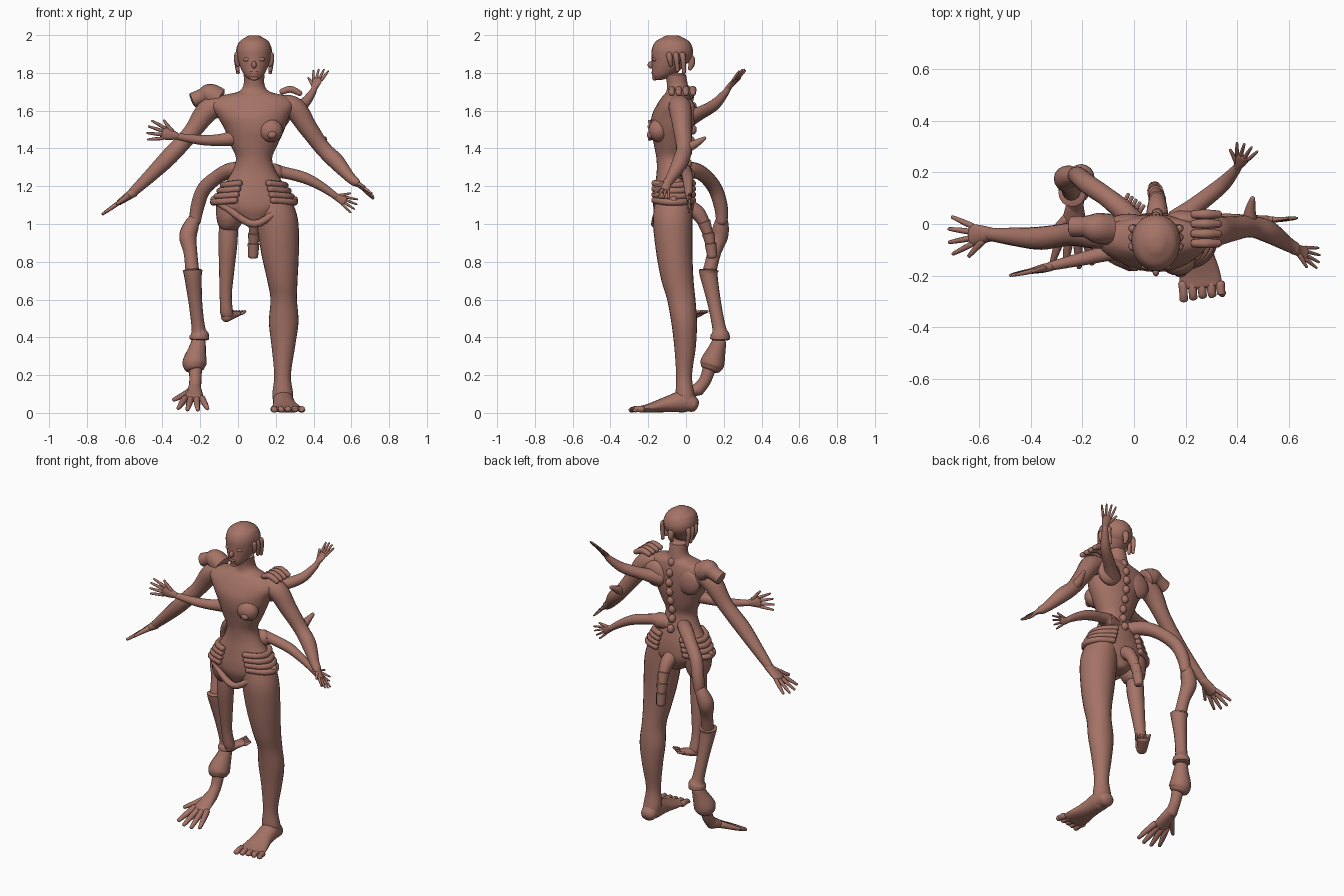
import bpy, bmesh, math
from mathutils import Vector, Matrix

skin = bpy.data.materials.new("clay brown")
skin.diffuse_color = (0.376, 0.171, 0.133, 1)


def finish(name, bm):
    bmesh.ops.recalc_face_normals(bm, faces=bm.faces)
    me = bpy.data.meshes.new(name)
    bm.to_mesh(me)
    bm.free()
    me.materials.append(skin)
    for p in me.polygons:
        p.use_smooth = True
    me.set_sharp_from_angle(angle=math.radians(50))
    ob = bpy.data.objects.new(name, me)
    bpy.context.collection.objects.link(ob)


def smooth_path(rows, steps):
    """Catmull-Rom interpolation of rows of any width."""
    out = []
    for i in range(len(rows) - 1):
        p0, p1, p2 = rows[max(i - 1, 0)], rows[i], rows[i + 1]
        p3 = rows[min(i + 2, len(rows) - 1)]
        for s in range(steps):
            t = s / steps
            out.append([0.5 * (2 * b + (c - a) * t + (2 * a - 5 * b + 4 * c - d) * t * t
                               + (3 * b - a - 3 * c + d) * t ** 3)
                        for a, b, c, d in zip(p0, p1, p2, p3)])
    return out + [list(rows[-1])]


def tube(bm, rows, side=(0, 1, 0), n=16, steps=5, cap=0.6, flat=False):
    """Loft of rows (x, y, z, r) or (x, y, z, r_side, r_other); flat keeps rings level."""
    rows = [tuple(r) if len(r) == 5 else (*r, r[3]) for r in rows]
    rows = smooth_path(rows, steps)
    pts = [Vector(r[:3]) for r in rows]
    rings = []
    for i, r in enumerate(rows):
        t = (pts[min(i + 1, len(pts) - 1)] - pts[max(i - 1, 0)]).normalized()
        if flat:
            u, v = Vector((1, 0, 0)), Vector((0, 1, 0))
        else:
            u = Vector(side)
            u = (u - t * u.dot(t)).normalized()
            v = t.cross(u)
        a, b = max(r[3], 0.002), max(r[4], 0.002)
        ring = [(pts[i], 1.0)]
        h = cap * min(a, b)
        if i == 0:
            ring = [(pts[i] - t * h, 0.3), (pts[i] - t * h * 0.7, 0.75)] + ring
        if i == len(rows) - 1:
            ring += [(pts[i] + t * h * 0.7, 0.75), (pts[i] + t * h, 0.3)]
        for c, k in ring:
            rings.append([bm.verts.new(c + k * (u * a * math.cos(2 * math.pi * j / n)
                                                + v * b * math.sin(2 * math.pi * j / n)))
                          for j in range(n)])
    for A, B in zip(rings, rings[1:]):
        for j in range(n):
            bm.faces.new((A[j], A[(j + 1) % n], B[(j + 1) % n], B[j]))
    bm.faces.new(rings[0])
    bm.faces.new(rings[-1])


def part(name, *tubes, **kw):
    bm = bmesh.new()
    for rows in tubes:
        tube(bm, rows, **kw)
    finish(name, bm)


def blob(name, *items):
    bm = bmesh.new()
    for c, r in items:
        m = Matrix.Translation(c) @ Matrix.Diagonal((*r, 1))
        bmesh.ops.create_uvsphere(bm, u_segments=20, v_segments=12, radius=1, matrix=m)
    finish(name, bm)


def hand(name, wrist, d, side, r, spread=0.9, thin=1.0):
    """Palm, four fanned fingers, and a thumb on the +side edge."""
    w, d = Vector(wrist), Vector(d)
    L = d.length
    d = d.normalized()
    s = Vector(side)
    s = (s - d * s.dot(d)).normalized()
    bm = bmesh.new()
    tube(bm, [(*w, r, r), (*(w + d * L * .22), .17 * L, .1 * L),
              (*(w + d * L * .48), .21 * L, .07 * L)], s, 12, 4)
    for k in (-1.5, -.5, .5, 1.5):
        a = w + d * L * .45 + s * k * .11 * L
        f = (d + s * k * .22 * spread).normalized() * L * (.56 - .05 * abs(k))
        q = .052 * L * thin
        tube(bm, [(*a, q * 1.1), (*(a + f * .5), q), (*(a + f), q * .65)], s, 8, 2)
    a = w + d * L * .2 + s * .1 * L
    f = (d * .75 + s * .65) * L * .45
    tube(bm, [(*a, .08 * L), (*(a + f * .5), .06 * L), (*(a + f), .04 * L)], s, 8, 2)
    finish(name, bm)


# Torso from neck to crotch: z, centre x, centre y, half width, half depth
torso = [(1.79, .085, -.055, .055, .055), (1.735, .085, -.045, .056, .055),
         (1.70, .085, -.045, .085, .06), (1.675, .08, -.05, .18, .075),
         (1.63, .075, -.06, .22, .095), (1.57, .08, -.072, .19, .11),
         (1.5, .088, -.075, .158, .11), (1.42, .085, -.075, .125, .095),
         (1.35, .085, -.077, .096, .08), (1.28, .085, -.07, .115, .085),
         (1.2, .085, -.065, .165, .1), (1.13, .085, -.065, .205, .108),
         (1.07, .085, -.065, .165, .105), (1.0, .085, -.065, .05, .075)]
part("torso", [(x, y, z, a, b) for z, x, y, a, b in torso], flat=True, n=32, cap=.2)
blob("breast", ((.17, -.145, 1.495), (.068, .055, .062)), ((.18, -.185, 1.472), (.025, .022, .022)))
# Spine knobs down the back
blob("spine_knobs", *[((.09, y, z), (.022, .022, .026)) for y, z in
                      ((.015, 1.68), (.035, 1.62), (.04, 1.56), (.035, 1.5), (.025, 1.44),
                       (.01, 1.38), (.01, 1.32), (.025, 1.26))])
# Shoulder blades
blob("shoulder_blades", ((-.02, .005, 1.58), (.08, .035, .08)), ((.2, .015, 1.58), (.08, .04, .08)))

# Stacked ridges round each hip, and the pointed pelvis rim
ridges = []
for i in range(4):
    for sgn in (-1, 1):
        rx, z = .215 - .017 * i, 1.125 + .03 * i
        ridges.append([(.085 + sgn * rx * math.cos(t), -.065 + .115 * math.sin(t),
                        z - .02 * math.cos(t) + .01, .018)
                       for t in (-1.1, -.55, 0, .55, 1.1)])
part("hip_ridges", *ridges, n=10, side=(0, 0, 1))
part("pelvis_rim", [(-.13, -.06, 1.13, .02), (-.06, -.14, 1.085, .018), (.085, -.165, 1.0, .02),
                    (.23, -.14, 1.085, .018), (.30, -.06, 1.13, .02)], side=(0, 0, 1), n=10)

# Head
head = [(1.768, -.14, .03, .03), (1.79, -.12, .052, .06), (1.83, -.098, .073, .083),
        (1.88, -.08, .088, .102), (1.925, -.073, .092, .108), (1.965, -.072, .078, .09),
        (1.988, -.072, .045, .052)]
part("head", [(.085, y, z, a, b) for z, y, a, b in head], flat=True, n=28, cap=.25)
blob("face_details", ((.085, -.185, 1.842), (.013, .018, .02)), ((.085, -.172, 1.802), (.026, .012, .009)),
     ((.085, -.165, 1.772), (.022, .014, .013)), ((.05, -.165, 1.872), (.022, .012, .012)),
     ((.12, -.165, 1.872), (.022, .012, .012)))
blob("hair_cap", ((.085, -.062, 1.912), (.096, .1, .085)))
part("hair_locks", *[[(.085 + s * .088, y, 1.9, .016), (.085 + s * .093, y + .005, 1.87, .014),
                      (.085 + s * .085, y + .01, zb, .01)]
                     for s in (-1, 1) for y, zb in ((-.09, 1.84), (-.055, 1.81), (-.02, 1.8))],
     [(.085, .025, 1.88, .02), (.085, .03, 1.85, .018), (.085, .02, 1.82, .01)], n=10)

# Main arms
part("left_arm", [(.22, -.04, 1.63, .055), (.3, -.03, 1.61, .06), (.37, -.02, 1.51, .05),
                  (.45, -.01, 1.4, .042), (.52, -.03, 1.33, .043), (.59, -.075, 1.25, .029),
                  (.625, -.095, 1.22, .024)])
hand("left_hand", (.62, -.095, 1.225), (.1, -.04, -.085), (.1, -1, .2), .024)
part("elbow_spur", [(.45, 0, 1.40, .03), (.45, .05, 1.425, .022), (.46, .1, 1.455, .01)],
     side=(1, 0, 0), n=10)
part("right_arm", [(-.08, -.04, 1.63, .055), (-.16, -.035, 1.6, .06), (-.25, -.04, 1.48, .045),
                   (-.36, -.055, 1.36, .045), (-.46, -.05, 1.26, .036), (-.56, -.04, 1.165, .025)])
hand("right_hand", (-.55, -.04, 1.17), (-.17, -.005, -.12), (0, -1, 0), .026, 1.2)

# Shoulder stump with flared end on one side, clutching finger rolls on the other
part("shoulder_stump", [(-.1, -.02, 1.66, .06), (-.15, -.015, 1.685, .058), (-.19, -.01, 1.675, .042),
                        (-.24, -.01, 1.655, .04)], cap=.2)
part("shoulder_fingers", *[[(.23, y, 1.70, .016), (.28, y, 1.713, .019), (.33, y, 1.69, .015)]
                           for y in (-.075, -.038, 0, .037)], n=10)

# Extra small arms
part("chest_arm", [(0, -.09, 1.46, .045), (-.09, -.11, 1.445, .032), (-.2, -.135, 1.445, .026),
                   (-.33, -.165, 1.465, .017)])
hand("chest_hand", (-.32, -.165, 1.465), (-.16, -.035, .035), (.2, 0, 1), .017)
part("back_arm", [(.17, .01, 1.56, .05), (.24, .07, 1.585, .036), (.34, .15, 1.63, .03),
                  (.39, .205, 1.69, .02), (.405, .225, 1.72, .015)], side=(0, 0, 1))
hand("back_hand", (.402, .22, 1.715), (.04, .085, .105), (-1, .4, 0), .015)
part("waist_arm", [(.12, -.03, 1.27, .045), (.2, -.01, 1.275, .046), (.23, 0, 1.275, .032),
                   (.35, .01, 1.245, .03), (.44, .012, 1.2, .024), (.52, .015, 1.145, .017)])
hand("waist_hand", (.51, .015, 1.15), (.115, .005, -.06), (.3, .1, 1), .017)

# Large standing leg with foot
part("left_leg", [(.19, -.065, 1.14, .09, .095), (.208, -.07, 1.02, .11, .105),
                  (.222, -.062, .85, .1, .096), (.235, -.045, .7, .08, .085),
                  (.242, -.025, .6, .07, .075), (.242, -.01, .48, .078, .068),
                  (.24, -.005, .35, .062, .057), (.236, -.01, .2, .044, .042),
                  (.237, -.005, .1, .055, .05), (.24, .005, .04, .05, .055)], flat=True, n=24)
part("left_foot", [(.24, .045, .04, .045, .038), (.24, -.01, .06, .055, .058),
                   (.245, -.1, .045, .06, .042), (.255, -.19, .026, .078, .025),
                   (.26, -.24, .019, .082, .018)], side=(1, 0, 0), n=20, cap=.5)
part("left_toes", *[[(.19 + .036 * i, -.23, .02, .019, .018),
                     (.192 + .0365 * i, -.27, .02, .016, .017),
                     (.193 + .037 * i, -.295 + .008 * i, .014, .017, .013)] for i in range(5)],
     side=(1, 0, 0), n=10, steps=3)

# Short withered leg in its thigh cuff, foot turned backward
part("right_thigh", [(-.025, -.065, 1.13, .09, .095), (-.04, -.065, 1.04, .075, .085),
                     (-.045, -.06, .995, .06, .07)], flat=True, n=20)
part("right_leg", [(-.05, -.055, 1.02, .05), (-.053, -.05, .9, .05), (-.06, -.035, .75, .04),
                   (-.065, -.02, .62, .032), (-.06, -.005, .53, .034), (-.055, 0, .505, .028)], flat=True)
part("right_foot", [(-.065, -.01, .505, .03, .025), (-.04, .03, .515, .033, .022),
                    (-.01, .07, .525, .038, .014)], side=(1, -.6, 0), n=14)
part("right_toes", *[[(-.04 + .015 * i, .08 - .009 * i, .525, .009),
                      (-.022 + .015 * i, .115 - .011 * i, .538, .007)] for i in range(5)],
     side=(0, 0, 1), n=8, steps=2)

# Segmented tail behind the pelvis
part("tail", [(.09, .0, 1.09, .045), (.09, .06, 1.06, .04), (.09, .1, 1.0, .03)],
     [(.09, .095, 1.01, .035), (.085, .12, .94, .026)],
     [(.085, .117, .95, .033), (.082, .132, .885, .025)],
     [(.082, .13, .895, .031), (.08, .14, .825, .026)], side=(1, 0, 0), n=12, cap=.3)

# Long jointed limb with flared sections, ending in a hand on the ground
part("long_limb_root", [(.03, -.02, 1.28, .04), (-.03, .04, 1.285, .042), (-.1, .1, 1.255, .038),
                        (-.18, .155, 1.185, .038), (-.215, .185, 1.09, .036),
                        (-.228, .19, 1.01, .03)], side=(1, 0, 0))
part("long_limb_upper", [(-.23, .19, 1.03, .03), (-.25, .185, .985, .042), (-.265, .175, .93, .046),
                         (-.252, .15, .85, .036), (-.242, .125, .75, .036)], side=(1, 0, 0), cap=.2)
part("long_limb_middle", [(-.24, .12, .755, .053), (-.238, .122, .72, .046), (-.225, .15, .58, .036),
                          (-.21, .175, .45, .036), (-.205, .18, .415, .05), (-.205, .18, .39, .052)],
     side=(1, 0, 0), cap=.15)
part("long_limb_lower", [(-.208, .178, .385, .036), (-.215, .165, .34, .046), (-.23, .14, .265, .064),
                         (-.228, .128, .23, .05)], side=(1, 0, 0), cap=.2)
part("long_limb_wrist", [(-.225, .125, .24, .035), (-.226, .1, .17, .032), (-.23, .06, .12, .035)],
     side=(1, 0, 0))
hand("long_limb_hand", (-.23, .07, .13), (-.01, -.24, -.115), (-1, 0, 0), .035, .8, 1.2)
